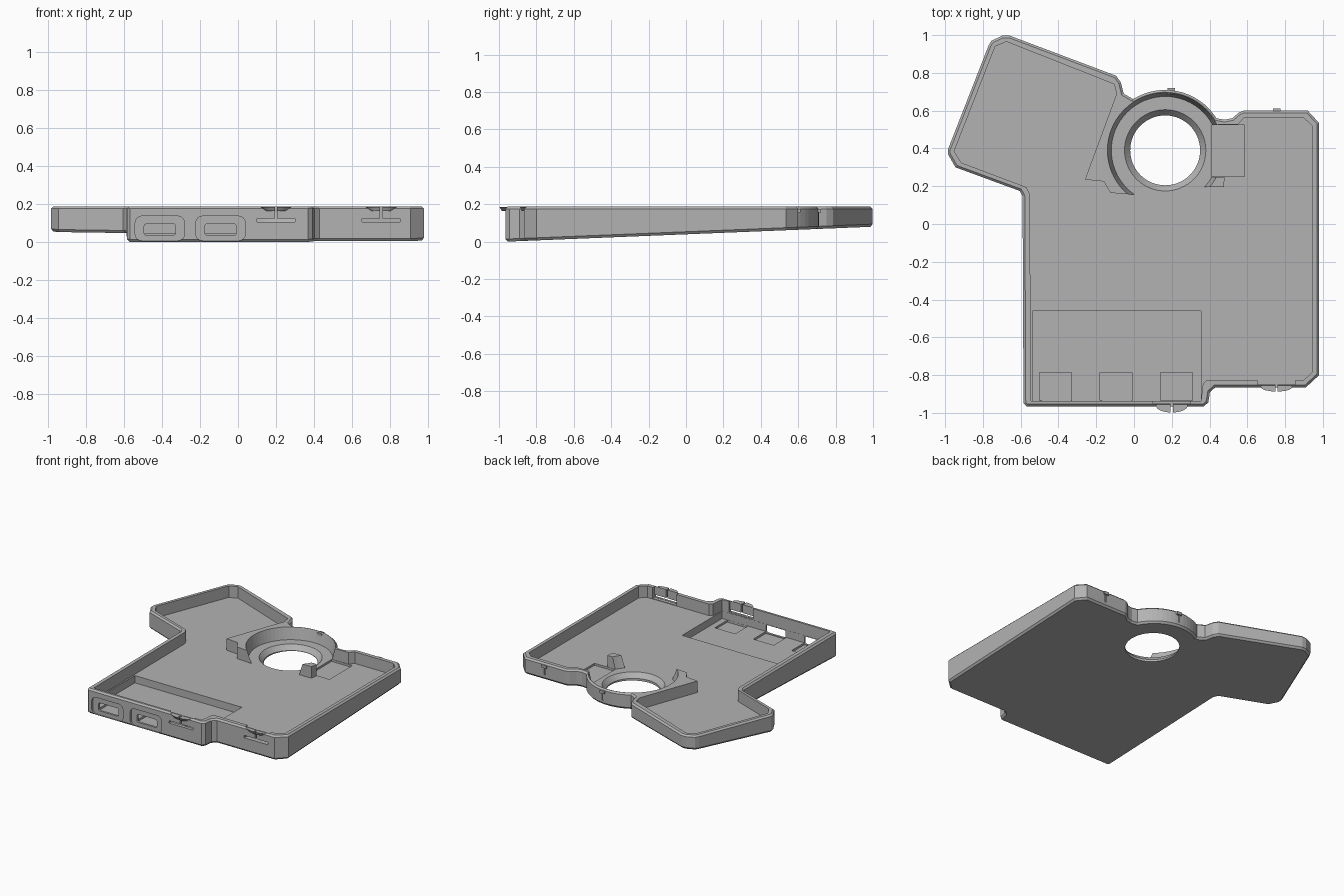
import bpy, bmesh
from math import cos, sin, radians
from mathutils import Vector

cube = bpy.data.objects.get("Cube")
if cube:
    bpy.data.objects.remove(cube, do_unlink=True)

TOP, FLOOR = 0.187, 0.10
RING = Vector((0.165, 0.39))

grey = bpy.data.materials.new("matte grey")
grey.use_nodes = True
colour = (0.45, 0.45, 0.45, 1)
grey.diffuse_color = colour
grey.node_tree.nodes["Principled BSDF"].inputs["Base Color"].default_value = colour


def underside(y):
    """Height of the tilted underside."""
    return 0.08 * (y + 0.965) / 1.965


def inset(points, d):
    """Move a counter-clockwise outline inward by d."""
    result = []
    for i, p in enumerate(points):
        p = Vector(p)
        a = (p - Vector(points[i - 1])).normalized()
        b = (Vector(points[(i + 1) % len(points)]) - p).normalized()
        na, nb = Vector((-a.y, a.x)), Vector((-b.y, b.x))
        result.append(p + (na + nb) * d / (1 + na.dot(nb)))
    return result


def loft(name, loops):
    """Closed solid through matching loops, lowest first."""
    bm = bmesh.new()
    rings = [[bm.verts.new(p) for p in loop] for loop in loops]
    bm.faces.new(list(reversed(rings[0])))
    bm.faces.new(rings[-1])
    n = len(rings[0])
    for low, high in zip(rings, rings[1:]):
        for i in range(n):
            j = (i + 1) % n
            bm.faces.new((low[i], low[j], high[j], high[i]))
    bmesh.ops.recalc_face_normals(bm, faces=bm.faces)
    mesh = bpy.data.meshes.new(name)
    bm.to_mesh(mesh)
    bm.free()
    ob = bpy.data.objects.new(name, mesh)
    ob.data.materials.append(grey)
    bpy.context.collection.objects.link(ob)
    return ob


def prism(name, points, z0, z1):
    return loft(name, [[(x, y, z) for x, y in points] for z in (z0, z1)])


def box(name, x0, x1, y0, y1, z0, z1):
    return prism(name, [(x0, y0), (x1, y0), (x1, y1), (x0, y1)], z0, z1)


def disc(name, centre, r0, r1, z0, z1, squash=1.0, sides=64):
    """Cylinder or cone, optionally flattened in y."""
    turns = [radians(360 * i / sides) for i in range(sides)]
    return loft(name, [[(centre[0] + r * cos(t), centre[1] + r * sin(t) * squash, z)
                        for t in turns] for r, z in ((r0, z0), (r1, z1))])


def rounded_panel(name, x, z, w, h, r, y0, y1):
    """Rounded rectangle facing the front, as a solid from y0 to y1."""
    outline = []
    for sx, sz, start in ((1, 1, 0), (-1, 1, 90), (-1, -1, 180), (1, -1, 270)):
        for k in range(5):
            t = radians(start + k * 22.5)
            outline.append((x + sx * (w / 2 - r) + r * cos(t),
                            z + sz * (h / 2 - r) + r * sin(t)))
    return loft(name, [[(px, y, pz) for px, pz in outline] for y in (y0, y1)])


def combine(target, tool, operation):
    mod = target.modifiers.new(operation, "BOOLEAN")
    mod.operation, mod.solver, mod.object = operation, "EXACT", tool
    bpy.context.view_layer.objects.active = target
    bpy.ops.object.modifier_apply(modifier=mod.name)
    bpy.data.objects.remove(tool, do_unlink=True)


def cut(tool):
    combine(tray, tool, "DIFFERENCE")


def add(tool):
    combine(tray, tool, "UNION")


# Outer shell with chamfered edges and a tilted underside
outline = [(-0.57, -0.965), (0.37, -0.965), (0.393, -0.945), (0.402, -0.89), (0.43, -0.865),
           (0.91, -0.865), (0.98, -0.80), (0.98, 0.535), (0.92, 0.60), (0.58, 0.60),
           (0.555, 0.59), (0.52, 0.56), (0.48, 0.552)]
outline += [(RING.x + 0.32 * cos(radians(a)), RING.y + 0.32 * sin(radians(a)))
            for a in range(32, 123, 6)]
outline += [(-0.055, 0.69), (-0.07, 0.75), (-0.095, 0.785), (-0.66, 0.998), (-0.695, 0.998),
            (-0.755, 0.97), (-0.77, 0.945), (-0.985, 0.395), (-0.985, 0.37), (-0.945, 0.30),
            (-0.605, 0.175), (-0.59, 0.148), (-0.585, -0.95)]
chamfered = inset(outline, 0.012)
tray = loft("case_tray", [
    [(x, y, underside(y)) for x, y in chamfered],
    [(x, y, underside(y) + 0.014) for x, y in outline],
    [(x, y, TOP - 0.012) for x, y in outline],
    [(x, y, TOP) for x, y in chamfered]])

# Snap lips on the front edge
latches = ((0.2, -0.965, 0.035), (0.755, -0.865, 0.024))
for x, y, reach in latches:
    add(disc("snap_lip", (x, y + 0.002), 0.05, 0.083, 0.163, TOP - 0.002, reach / 0.083, 32))

# Main cavity, leaving the collar blocks standing beside the round opening
cavity = [(-0.545, -0.937), (0.355, -0.937), (0.365, -0.845), (0.385, -0.825), (0.90, -0.825),
          (0.943, -0.785), (0.943, 0.52), (0.90, 0.56), (0.58, 0.56), (0.55, 0.527),
          (0.415, 0.525), (0.415, 0.25), (0.48, 0.25), (0.475, 0.195), (0.37, 0.195),
          (0.30, 0.22), (0.03, 0.19), (0.0, 0.155), (-0.125, 0.165), (-0.16, 0.225),
          (-0.26, 0.235), (-0.092, 0.69), (-0.105, 0.74), (-0.675, 0.965), (-0.735, 0.94),
          (-0.952, 0.385), (-0.915, 0.325), (-0.57, 0.195), (-0.552, 0.16)]
cut(prism("cavity", cavity, FLOOR, 0.3))

# Round opening: sloping collar, countersink and through hole
cut(disc("collar_bore", RING, 0.285, 0.306, FLOOR, TOP + 0.001))
cut(disc("countersink", RING, 0.185, 0.217, 0.065, FLOOR + 0.002))
cut(disc("through_hole", RING, 0.185, 0.185, -0.1, 0.08))

# Recesses in the floor
cut(box("side_recess", 0.413, 0.585, 0.252, 0.523, 0.085, 0.25))
cut(box("board_recess", -0.537, 0.354, -0.936, -0.46, 0.045, 0.15))
for x in (-0.415, -0.095, 0.225):
    cut(box("socket_recess", x - 0.085, x + 0.085, -0.935, -0.785, 0.03, 0.1))

# Front ports, each with a shallow rounded surround
for x in (-0.412, -0.092):
    cut(rounded_panel("port_surround", x, 0.071, 0.26, 0.13, 0.035, -1.1, -0.951))
    cut(rounded_panel("port_hole", x, 0.065, 0.165, 0.06, 0.012, -1.1, -0.90))

# Flexible latches: thinned wall, long slot and a narrow split
for x, y, reach in latches:
    cut(box("thinned_wall", x - 0.1, x + 0.1, y + 0.016, y + 0.046, 0.104, 0.3))
    cut(box("long_slot", x - 0.1, x + 0.1, y - 0.06, y + 0.042, 0.106, 0.124))
    cut(box("split", x - 0.006, x + 0.006, y - 0.06, y + 0.044, 0.12, 0.3))

# Catches on the rear edge, with a fine groove below each
for x, y, inner in ((0.197, 0.709, 0.685), (0.755, 0.60, 0.58)):
    cut(box("groove", x - 0.006, x + 0.006, y - 0.008, y + 0.05, 0.10, 0.16))
    add(box("catch", x - 0.02, x + 0.02, inner, y + 0.012, 0.155, 0.176))
